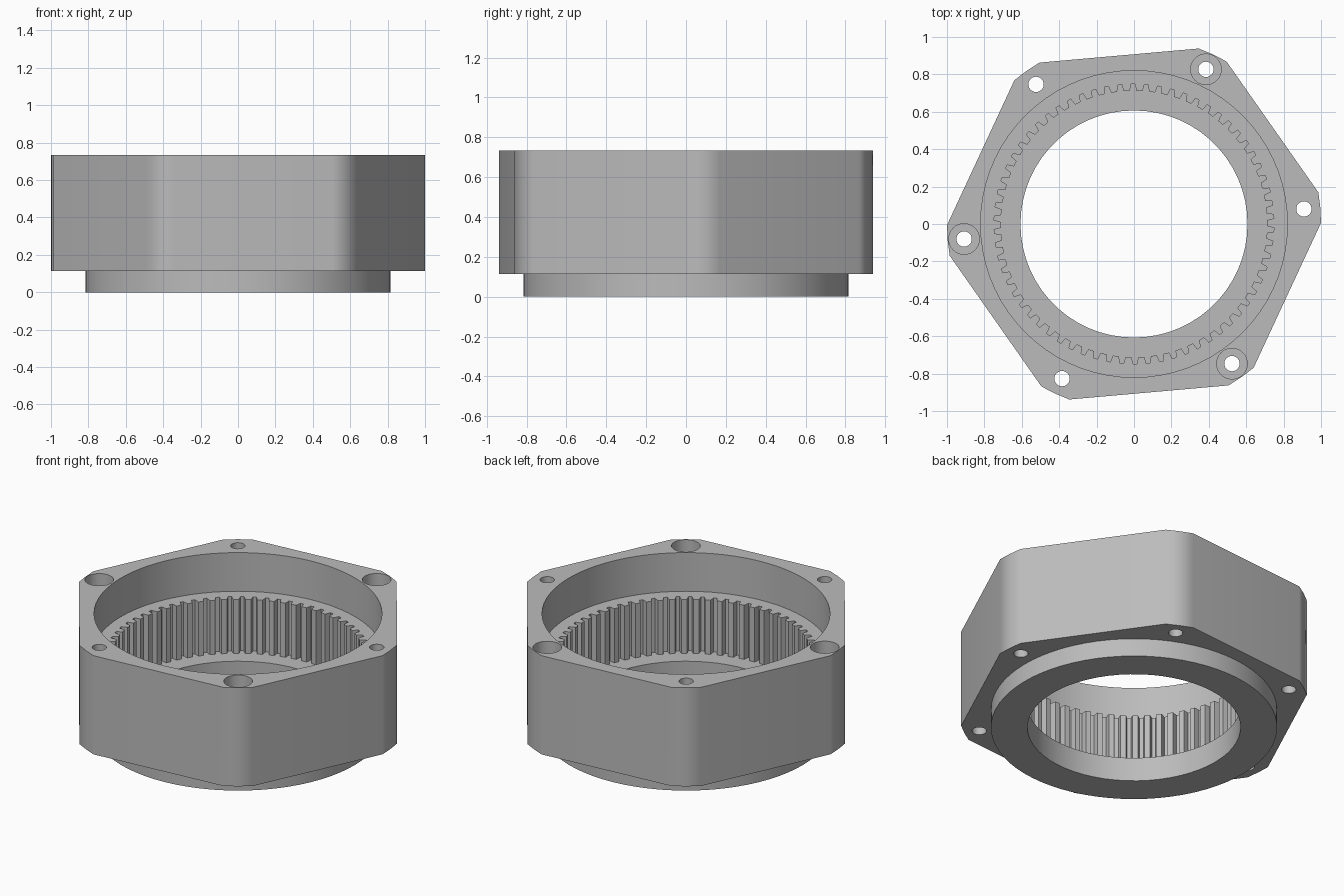
import bpy, bmesh, math

cube = bpy.data.objects.get("Cube")
if cube:
    bpy.data.objects.remove(cube, do_unlink=True)

HEIGHT, FLANGE_TOP, LIP_TOP, LEDGE = 0.733, 0.113, 0.15, 0.49
CORNER_ANGLE, BOLT_RADIUS, TEETH = 5.05, 0.912, 66

metal = bpy.data.materials.new("grey_metal")
grey = (0.5, 0.5, 0.5, 1)
metal.diffuse_color = grey
metal.use_nodes = True
metal.node_tree.nodes["Principled BSDF"].inputs["Base Color"].default_value = grey


def polar(radius, degrees):
    a = math.radians(degrees)
    return radius * math.cos(a), radius * math.sin(a)


def circle(radius, sides, centre=(0, 0)):
    pts = [polar(radius, 360 * i / sides) for i in range(sides)]
    return [(x + centre[0], y + centre[1]) for x, y in pts]


def prism(name, outline, z0, z1):
    """Extrude a flat outline from z0 to z1."""
    bm = bmesh.new()
    face = bm.faces.new([bm.verts.new((x, y, z0)) for x, y in outline])
    top = bmesh.ops.extrude_face_region(bm, geom=[face])["geom"]
    verts = [g for g in top if isinstance(g, bmesh.types.BMVert)]
    bmesh.ops.translate(bm, verts=verts, vec=(0, 0, z1 - z0))
    bmesh.ops.recalc_face_normals(bm, faces=bm.faces)
    mesh = bpy.data.meshes.new(name)
    bm.to_mesh(mesh)
    bm.free()
    mesh.materials.append(metal)
    obj = bpy.data.objects.new(name, mesh)
    bpy.context.collection.objects.link(obj)
    return obj


def combine(target, tool, operation):
    """Apply a boolean and discard the tool."""
    tool.hide_render = True
    mod = target.modifiers.new("boolean", "BOOLEAN")
    mod.operation, mod.object, mod.solver = operation, tool, "EXACT"
    bpy.context.view_layer.objects.active = target
    bpy.ops.object.modifier_apply(modifier=mod.name)
    bpy.data.objects.remove(tool, do_unlink=True)


# Six-sided body with blunted corners
outline = [polar(1.0, CORNER_ANGLE + 60 * k + d)
           for k in range(6) for d in (-4.7, 0, 4.7)]
housing = prism("ring_gear_housing", outline, FLANGE_TOP, HEIGHT)

# Round locating flange underneath
combine(housing, prism("flange", circle(0.815, 72), 0, 0.3), "UNION")

# Bottom bore, toothed ring and upper recess
combine(housing, prism("bore_cutter", circle(0.607, 60), -0.1, 0.3), "DIFFERENCE")
pitch = 360 / TEETH
tooth = [(0.712, -0.42), (0.712, -0.2), (0.73, -0.13), (0.748, -0.08),
         (0.748, 0.22), (0.73, 0.27), (0.712, 0.34)]
gear = [polar(r, 90 + pitch * (i + f)) for i in range(TEETH) for r, f in tooth]
combine(housing, prism("tooth_cutter", gear, LIP_TOP, 0.6), "DIFFERENCE")
combine(housing, prism("recess_cutter", circle(0.82, 72), LEDGE, 0.9), "DIFFERENCE")

# Bolt holes, every second one counterbored
for k in range(6):
    centre = polar(BOLT_RADIUS, CORNER_ANGLE + 60 * k)
    combine(housing, prism("hole_cutter", circle(0.041, 24, centre), -0.1, 0.9), "DIFFERENCE")
    if k % 2:
        combine(housing, prism("counterbore_cutter", circle(0.082, 32, centre),
                               HEIGHT - 0.16, 0.9), "DIFFERENCE")

# Smooth curved walls, crisp rims
bpy.ops.object.select_all(action="DESELECT")
housing.select_set(True)
bpy.context.view_layer.objects.active = housing
bpy.ops.object.shade_smooth_by_angle(angle=math.radians(35))
weighted = housing.modifiers.new("weighted_normals", "WEIGHTED_NORMAL")
weighted.keep_sharp = True
